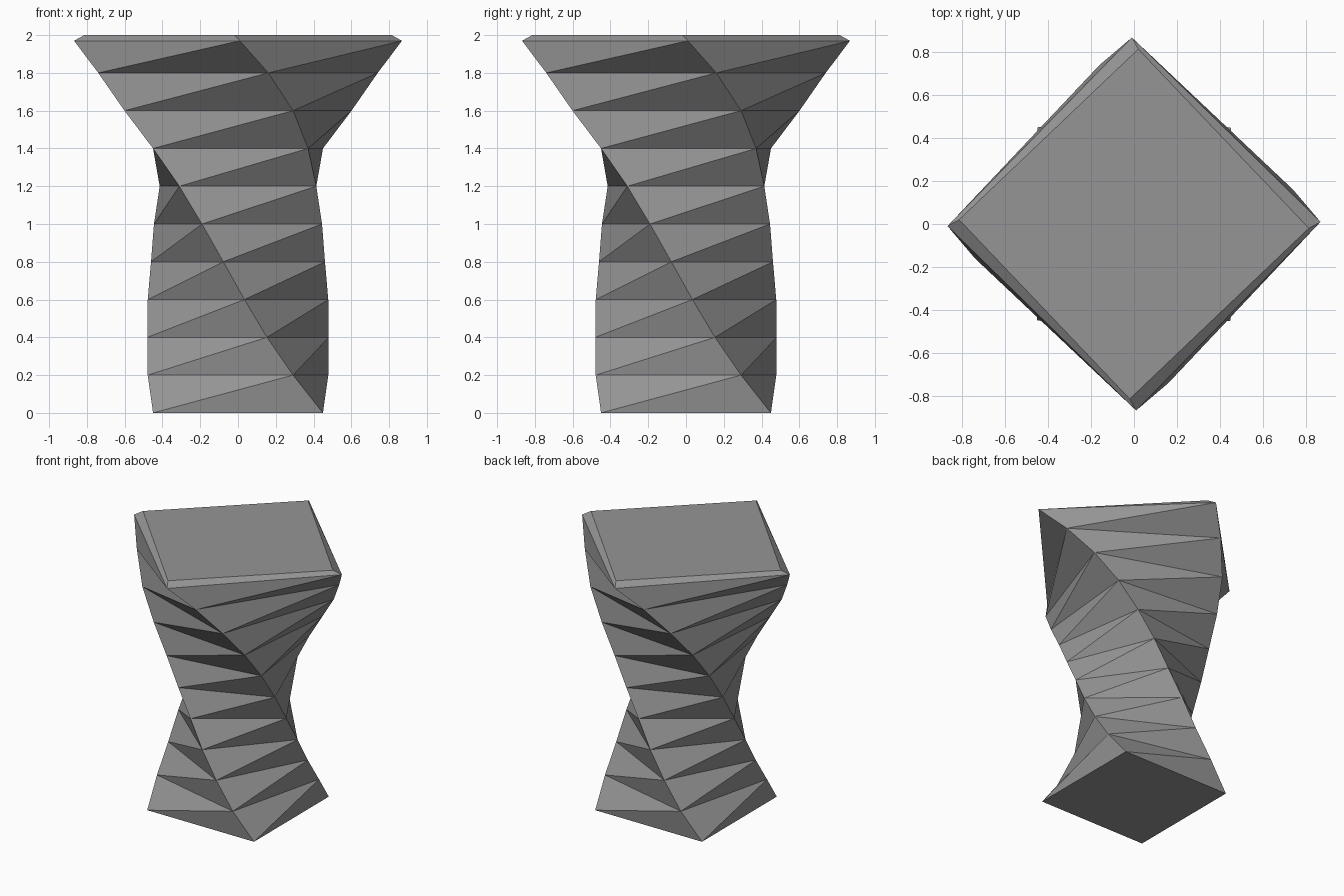
import bpy
import bmesh
from math import cos, sin, radians

old = bpy.data.objects.get("Cube")
if old:
    bpy.data.objects.remove(old, do_unlink=True)

# Single stone colour
stone = bpy.data.materials.new("mid grey")
stone.use_nodes = True
grey = (0.3, 0.3, 0.3, 1)
stone.diffuse_color = grey
stone.node_tree.nodes["Principled BSDF"].inputs["Base Color"].default_value = grey

TWIST = -68.2  # degrees per unit of height
# (height, corner radius): waisted shaft, flared head, bevelled rim
PROFILE = [(0, .636), (.2, .56), (.4, .504), (.6, .479), (.8, .467), (1, .484),
           (1.2, .518), (1.4, .583), (1.6, .668), (1.8, .757), (1.97, .868), (2, .814)]

bm = bmesh.new()


def square_ring(z, r):
    angles = [radians(45 + 90 * k + TWIST * z) for k in range(4)]
    return [bm.verts.new((r * cos(a), r * sin(a), z)) for a in angles]


rings = [square_ring(z, r) for z, r in PROFILE]

# Twisted sides, split along the short diagonal; the rim bevel stays in quads
for low, high in zip(rings, rings[1:]):
    for k in range(4):
        n = (k + 1) % 4
        if high is rings[-1]:
            bm.faces.new((low[k], low[n], high[n], high[k]))
        else:
            bm.faces.new((low[k], low[n], high[n]))
            bm.faces.new((low[k], high[n], high[k]))

# End caps
bm.faces.new(rings[0][::-1])
bm.faces.new(rings[-1])

mesh = bpy.data.meshes.new("twisted_column")
bm.to_mesh(mesh)
bm.free()
mesh.materials.append(stone)
column = bpy.data.objects.new("twisted_column", mesh)
bpy.context.collection.objects.link(column)

# Smooth sides with crisp corner edges
bpy.ops.object.select_all(action="DESELECT")
column.select_set(True)
bpy.context.view_layer.objects.active = column
bpy.ops.object.shade_smooth_by_angle(angle=radians(30))
